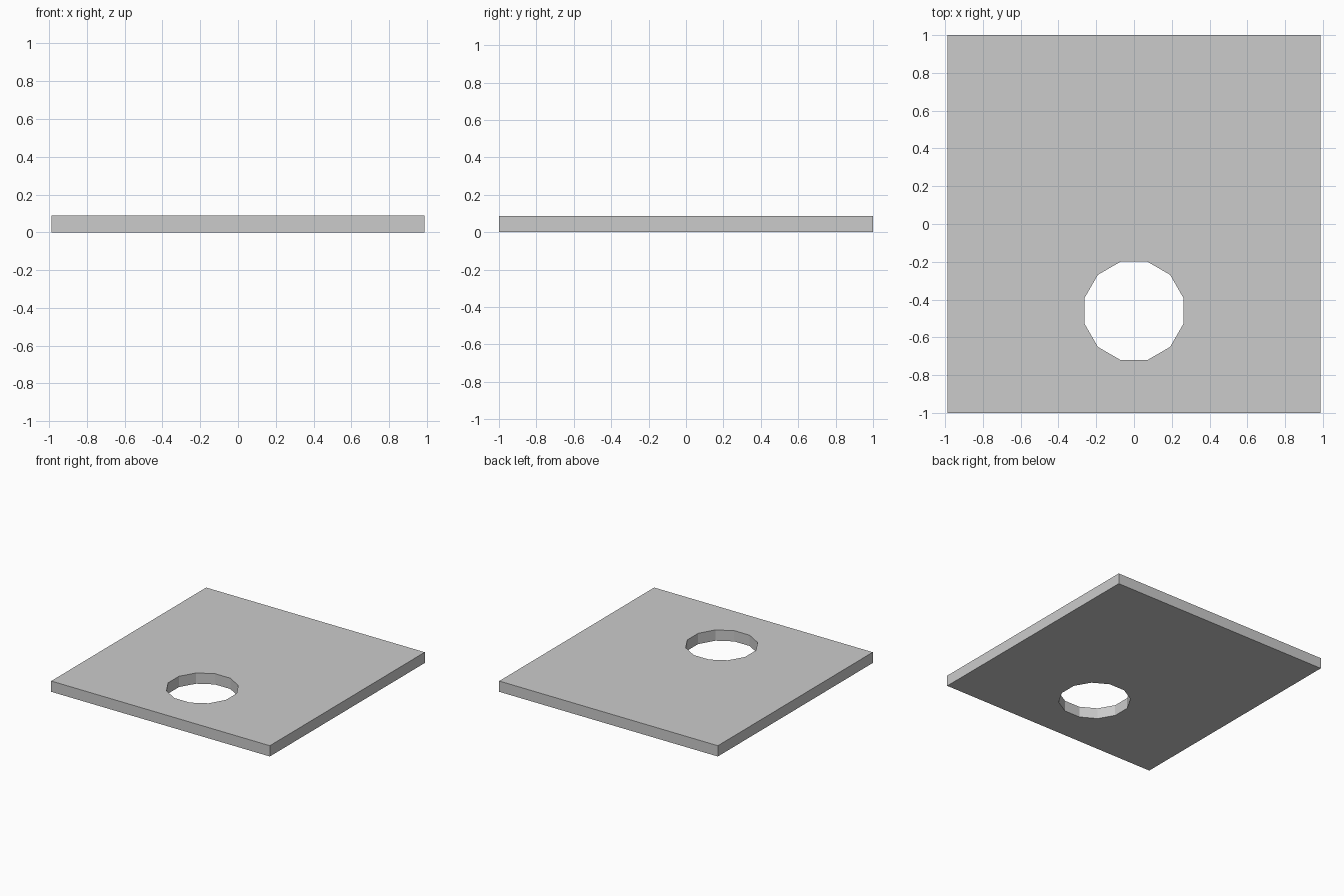
import bpy
from math import cos, pi

if "Cube" in bpy.data.objects:
    bpy.data.objects.remove(bpy.data.objects["Cube"])

WIDTH, DEPTH, THICK = 1.976, 2.0, 0.088
HOLE_Y, HOLE_APOTHEM, SIDES = -0.46, 0.261, 12

# Flat plate
bpy.ops.mesh.primitive_cube_add(size=1, location=(0, 0, THICK / 2))
plate = bpy.context.object
plate.name = "plate"
plate.scale = (WIDTH, DEPTH, THICK)
bpy.ops.object.transform_apply(location=False, rotation=False, scale=True)

# Twelve-sided cutter, turned so flats face the plate edges
bpy.ops.mesh.primitive_cylinder_add(
    vertices=SIDES, radius=HOLE_APOTHEM / cos(pi / SIDES), depth=THICK * 4,
    location=(0, HOLE_Y, THICK / 2), rotation=(0, 0, pi / SIDES))
cutter = bpy.context.object
cutter.name = "hole_cutter"
cutter.hide_render = True

# Cut the through hole
cut = plate.modifiers.new("hole", 'BOOLEAN')
cut.operation = 'DIFFERENCE'
cut.solver = 'EXACT'
cut.object = cutter
bpy.context.view_layer.objects.active = plate
bpy.ops.object.modifier_apply(modifier=cut.name)
bpy.data.objects.remove(cutter, do_unlink=True)
